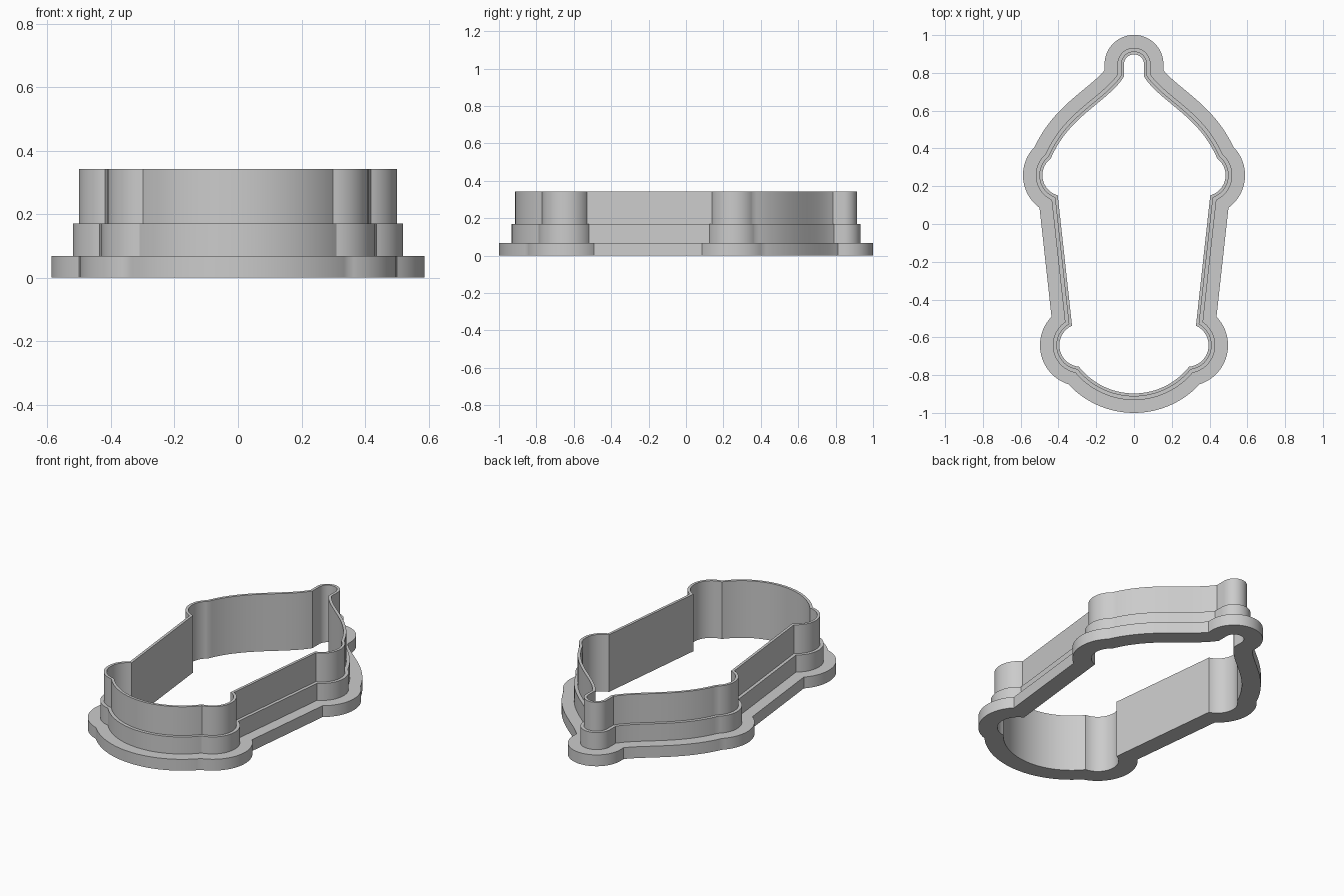
import bpy, bmesh, math
from mathutils import Vector
from mathutils.geometry import intersect_line_line_2d, interpolate_bezier

cube = bpy.data.objects.get("Cube")
if cube:
    bpy.data.objects.remove(cube)


def arc(cx, cy, r, a0, a1, n=48):
    angles = [math.radians(a0 + (a1 - a0) * i / n) for i in range(n + 1)]
    return [Vector((cx + r * math.cos(a), cy + r * math.sin(a))) for a in angles]


def line(a, b, n=8):
    return [Vector(a).lerp(Vector(b), i / n) for i in range(n + 1)]


def extend(path, start, end, d=0.03):
    """Lengthen a path along its end tangents so neighbours cross."""
    path = list(path)
    if start:
        path.insert(0, path[0] + (path[0] - path[1]).normalized() * d)
    if end:
        path.append(path[-1] + (path[-1] - path[-2]).normalized() * d)
    return path


def offset(path, d):
    """Move a path outward (to the right of its direction)."""
    out = []
    for i, p in enumerate(path):
        t = (path[min(i + 1, len(path) - 1)] - path[max(i - 1, 0)]).normalized()
        out.append(p + Vector((t.y, -t.x)) * d)
    return out


def trim(a, b):
    """Cut two neighbouring paths where they cross."""
    for i in range(len(a) - 1, 0, -1):
        for j in range(len(b) - 1):
            hit = intersect_line_line_2d(a[i - 1], a[i], b[j], b[j + 1])
            if hit:
                return a[:i] + [hit], [hit] + b[j + 1:]
    mid = (a[-1] + b[0]) / 2
    return a[:-1] + [mid], [mid] + b[1:]


def resample(path, n):
    """Spread n + 1 points evenly along a path."""
    total = [0.0]
    for p, q in zip(path, path[1:]):
        total.append(total[-1] + (q - p).length)
    out, k = [], 0
    for i in range(n + 1):
        s = total[-1] * i / n
        while k < len(path) - 2 and total[k + 1] < s:
            k += 1
        span = max(total[k + 1] - total[k], 1e-9)
        out.append(path[k].lerp(path[k + 1], (s - total[k]) / span))
    return out


# Half of the inner outline, bottom to top: base, lower bump, side, upper bump,
# swirl and tip
swirl = [Vector(p) for p in ((0.437, 0.355), (0.34, 0.575), (0.14, 0.645), (0.053, 0.78))]
half = [
    arc(0, -0.526, 0.371, -90, -38),
    arc(0.281, -0.642, 0.114, -84, 66),
    line((0.328, -0.538), (0.404, 0.154)),
    arc(0.375, 0.258, 0.11, -74, 57),
    [p.to_2d() for p in interpolate_bezier(*[v.to_3d() for v in swirl], 40)],
    line((0.053, 0.78), (0.053, 0.845)) + arc(0, 0.845, 0.053, 0, 90)[1:],
]
counts = [20, 24, 2, 24, 24, 28]
last = len(half) - 1
half = [extend(p, i > 0, i < last) for i, p in enumerate(half)]


def outline(d):
    """Full closed outline, offset outward by d."""
    parts = [offset(p, d) for p in half]
    for i in range(last):
        parts[i], parts[i + 1] = trim(parts[i], parts[i + 1])
    pts = []
    for p, n in zip(parts, counts):
        pts += resample(p, n)[:-1]
    pts[0].x = 0
    pts.append(Vector((0, parts[-1][-1].y)))
    return pts + [Vector((-p.x, p.y)) for p in reversed(pts[1:-1])]


# Wall section as (outward offset, height): flange, step and thin blade
section = [(0, 0), (0.103, 0), (0.103, 0.068), (0.035, 0.068),
           (0.035, 0.17), (0.016, 0.17), (0.016, 0.342), (0, 0.342)]

bm = bmesh.new()
rings = [[bm.verts.new((p.x, p.y, z)) for p in outline(d)] for d, z in section]
for k, ring in enumerate(rings):
    above = rings[(k + 1) % len(rings)]
    for i in range(len(ring)):
        j = (i + 1) % len(ring)
        bm.faces.new((ring[i], ring[j], above[j], above[i]))
bmesh.ops.recalc_face_normals(bm, faces=bm.faces)
mesh = bpy.data.meshes.new("cutter_wall")
bm.to_mesh(mesh)
bm.free()

# Plain grey plastic
grey = bpy.data.materials.new("plain_grey")
grey.use_nodes = True
colour = (0.6, 0.6, 0.6, 1)
grey.diffuse_color = colour
grey.node_tree.nodes["Principled BSDF"].inputs["Base Color"].default_value = colour
mesh.materials.append(grey)

cutter = bpy.data.objects.new("cutter_wall", mesh)
bpy.context.collection.objects.link(cutter)
bpy.context.view_layer.objects.active = cutter
cutter.select_set(True)
bpy.ops.object.shade_smooth_by_angle(angle=math.radians(30))
